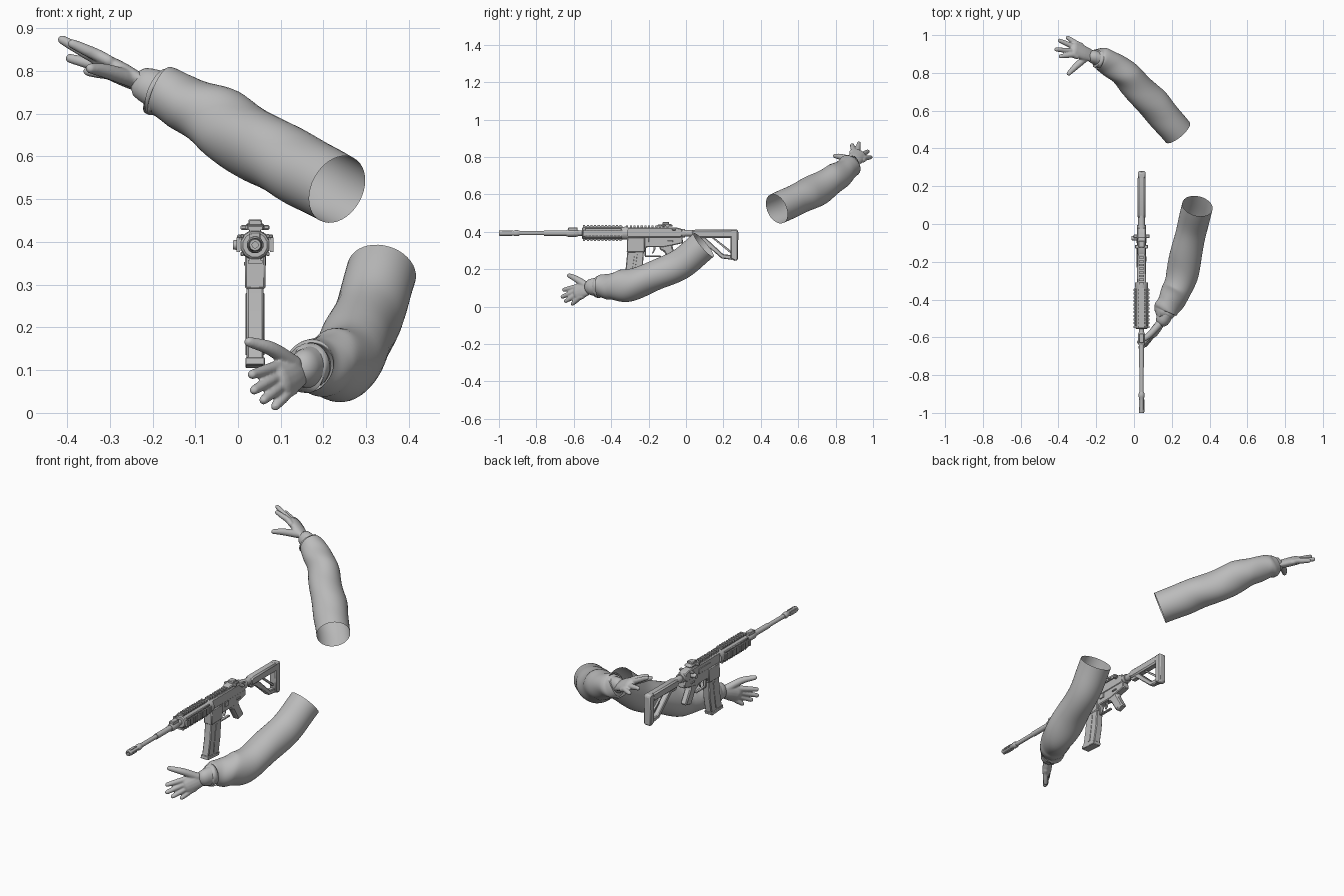
import bpy, bmesh, math
from mathutils import Vector, Matrix

if "Cube" in bpy.data.objects:
    bpy.data.objects.remove(bpy.data.objects["Cube"])

mat = bpy.data.materials.new("plain_grey")
mat.use_nodes = True
GREY = (0.5, 0.5, 0.5, 1)
mat.diffuse_color = GREY
mat.node_tree.nodes["Principled BSDF"].inputs["Base Color"].default_value = GREY

GX, GZ = 0.04, 0.393          # centre line of the rifle


def finish(name, bm, angle=35):
    bmesh.ops.recalc_face_normals(bm, faces=bm.faces)
    me = bpy.data.meshes.new(name)
    bm.to_mesh(me)
    bm.free()
    me.shade_smooth()
    me.set_sharp_from_angle(angle=math.radians(angle))
    me.materials.append(mat)
    ob = bpy.data.objects.new(name, me)
    bpy.context.collection.objects.link(ob)
    return ob


def bevel(ob, width):
    mod = ob.modifiers.new("Bevel", "BEVEL")
    mod.width, mod.segments, mod.limit_method = width, 1, "ANGLE"
    return ob


def add_box(bm, x, y, z):
    """Box spanning three (low, high) ranges."""
    c = [(a + b) / 2 for a, b in (x, y, z)]
    s = [b - a for a, b in (x, y, z)]
    m = Matrix.Translation(c) @ Matrix.Diagonal((*s, 1))
    bmesh.ops.create_cube(bm, size=1, matrix=m)


def prism(name, outline, half, soft=0.004, x=GX):
    """Side outline (y, z) given thickness across x."""
    bm = bmesh.new()
    face = bm.faces.new([bm.verts.new((x - half, y, z)) for y, z in outline])
    new = bmesh.ops.extrude_face_region(bm, geom=[face])["geom"]
    bmesh.ops.translate(bm, vec=(2 * half, 0, 0),
                        verts=[v for v in new if isinstance(v, bmesh.types.BMVert)])
    return bevel(finish(name, bm), soft)


def block(name, y, z, half, soft=0.003, x=GX):
    return prism(name, [(y[0], z[0]), (y[1], z[0]), (y[1], z[1]), (y[0], z[1])], half, soft, x)


def turned(name, steps, sides=20, z=GZ):
    """Lathe along y from (y, radius) steps, closed at both ends."""
    bm = bmesh.new()
    rings = [[bm.verts.new((GX + r * math.cos(a), y, z + r * math.sin(a)))
              for a in (math.tau * (k + 0.5) / sides for k in range(sides))] for y, r in steps]
    skin(bm, rings, True)
    return finish(name, bm)


def skin(bm, rings, caps):
    n = len(rings[0])
    for p, q in zip(rings, rings[1:]):
        for k in range(n):
            bm.faces.new((p[k], p[(k + 1) % n], q[(k + 1) % n], q[k]))
    if caps:
        bm.faces.new(rings[0])
        bm.faces.new(rings[-1])


def spline(keys, count):
    """Catmull-Rom samples through (x, y, z, radius) keys."""
    k = [Vector(p) for p in keys]
    k = [2 * k[0] - k[1]] + k + [2 * k[-1] - k[-2]]
    out = []
    for i in range(count + 1):
        u = i / count * (len(k) - 3)
        j = min(int(u), len(k) - 4)
        t = u - j
        a, b, c, d = k[j:j + 4]
        out.append(0.5 * (2 * b + (c - a) * t + (2 * a - 5 * b + 4 * c - d) * t ** 2
                          + (3 * b - a - 3 * c + d) * t ** 3))
    return out


def add_tube(bm, keys, count=12, sides=16, wide=(0.3, 0.2, 1), flat=1.0, closed=True, fold=None):
    """Tube along keys; flat narrows it across the wide axis, fold ripples it."""
    pts = spline(keys, count)
    if closed:                                   # rounded ends
        ends = []
        for p, q in ((pts[0], pts[1]), (pts[-1], pts[-2])):
            d = (p.xyz - q.xyz).normalized()
            ends.append([Vector((*(p.xyz + d * p.w * flat * math.sin(a)), p.w * math.cos(a)))
                         for a in (0.5, 1.0, 1.4)])
        pts = ends[0][::-1] + pts + ends[1]
    rings = []
    for i, p in enumerate(pts):
        t = (pts[min(i + 1, len(pts) - 1)].xyz - pts[max(i - 1, 0)].xyz).normalized()
        u = Vector(wide)
        u = (u - t * u.dot(t)).normalized()
        v = t.cross(u)
        ring = []
        for k in range(sides):
            a = math.tau * k / sides
            r = p.w * (1 + (fold(i / (len(pts) - 1), a) if fold else 0))
            ring.append(bm.verts.new(p.xyz + r * (u * math.cos(a) + v * flat * math.sin(a))))
        rings.append(ring)
    skin(bm, rings, closed)


def crumple(s, a):
    """Slanted cloth folds that fade out at both ends of the sleeve."""
    fade = min(1, s * 2.2) * min(1, (1 - s) * 8)
    wave = math.sin(26 * s + 2.2 * math.sin(a + 1)) + 0.7 * math.sin(15 * s - 2 * a + 1)
    return fade * (0.05 * wave - 0.02 * abs(math.sin(20 * s + a)))


def sleeve(name, keys):
    bm = bmesh.new()
    add_tube(bm, keys, 60, 40, closed=False, fold=crumple)
    finish(name, bm, 60)


def hand(name, wrist, knuckle, step, tips, thumb):
    """Palm, four fingers and thumb fused into one skin."""
    bm = bmesh.new()
    w, k, s = Vector(wrist), Vector(knuckle), Vector(step)
    back = w - (k - w) * 0.45
    add_tube(bm, [(*back, 0.036), (*w, 0.034), (*w.lerp(k, 0.5), 0.042), (*k, 0.042)],
             wide=s, flat=0.55)
    for i, tip in enumerate(tips):
        base = k + s * (i - 1.5)
        t = Vector(tip)
        start = base + (w - k) * 0.25
        tip_in = t + (base - t).normalized() * 0.01
        add_tube(bm, [(*start, 0.0135), (*base, 0.0145), (*base.lerp(tip_in, 0.5), 0.0135),
                      (*tip_in, 0.011)])
    add_tube(bm, [(*p, r) for p, r in zip(thumb, (0.02, 0.017, 0.012))])
    ob = finish(name, bm)
    rm = ob.modifiers.new("Fuse", "REMESH")
    rm.mode, rm.voxel_size, rm.use_smooth_shade = "VOXEL", 0.004, True
    sm = ob.modifiers.new("Soften", "SMOOTH")
    sm.factor, sm.iterations = 0.5, 4


def cuff(name, a, b, r):
    """Glove band around the wrist."""
    bm = bmesh.new()
    add_tube(bm, [(*a, r), (*Vector(a).lerp(Vector(b), 0.5), r * 1.06), (*b, r * 0.95)],
             8, 28, flat=0.85)
    finish(name, bm, 50)


# Lower arm
sleeve("left_sleeve", [(.336, .095, .33, .082), (.305, -.03, .228, .082), (.272, -.18, .16, .083),
                       (.24, -.32, .112, .085), (.2, -.4, .11, .072), (.172, -.45, .108, .064),
                       (.165, -.465, .108, .058), (.175, -.45, .108, .048)])
cuff("left_glove_cuff", (.18, -.44, .108), (.154, -.505, .105), .047)
hand("left_hand", (.15, -.51, .103), (.1, -.58, .077), (.011, .006, -.019),
     [(.027, -.66, .088), (.032, -.668, .05), (.055, -.65, .026), (.082, -.612, .01)],
     [(.13, -.535, .115), (.078, -.59, .15), (.026, -.625, .166)])

# Upper arm
sleeve("right_sleeve", [(.232, .485, .523, .083), (.155, .575, .565, .085), (.08, .66, .605, .086),
                        (-.02, .765, .665, .081), (-.1, .835, .715, .07), (-.17, .87, .747, .063),
                        (-.185, .876, .754, .056), (-.165, .868, .745, .046)])
cuff("right_glove_cuff", (-.16, .866, .744), (-.215, .885, .768), .043)
hand("right_hand", (-.22, .888, .768), (-.315, .925, .815), (.008, .02, -.014),
     [(-.397, .887, .868), (-.42, .925, .878), (-.402, .975, .832), (-.36, .992, .8)],
     [(-.25, .885, .782), (-.31, .832, .8), (-.345, .797, .806)])

# Barrel and muzzle
turned("barrel", [(-.9, .011), (-.76, .011), (-.76, .014), (-.5, .014)])
turned("flash_hider", [(-.89, .013), (-.9, .016), (-.915, .016), (-.92, .013), (-.995, .015),
                       (-1, .013), (-1, .007), (-.96, .007)])
bm = bmesh.new()
for i in range(5):
    a = math.tau * i / 5
    x, z = GX + .013 * math.cos(a), GZ + .013 * math.sin(a)
    add_box(bm, (x - .003, x + .003), (-.985, -.93), (z - .003, z + .003))
finish("flash_hider_prongs", bm)
turned("gas_block", [(-.64, .017), (-.63, .02), (-.585, .02), (-.575, .016)], 12)
block("front_sight_base", (-.63, -.58), (.4, .424), .013)

# Railed handguard: core plus four toothed rails
turned("handguard", [(-.555, .029), (-.55, .034), (-.34, .034), (-.325, .036), (-.31, .036)], 12)
bm = bmesh.new()
for side in range(4):
    turn = Matrix.Translation((GX, 0, GZ)) @ Matrix.Rotation(side * math.pi / 2, 4, "Y")
    old = set(bm.verts)
    add_box(bm, (-.013, .013), (-.55, -.34), (.028, .037))
    for i in range(11):
        y = -.55 + i * .0195
        add_box(bm, (-.017, .017), (y, y + .011), (.035, .043))
    bmesh.ops.transform(bm, matrix=turn, verts=[v for v in bm.verts if v not in old])
finish("handguard_rails", bm)
for side, tag in ((-1, "right"), (1, "left")):
    for z in (.372, .414):
        block(f"{tag}_handguard_rib", (-.54, -.345), (z - .005, z + .005), .004, .002, GX + side * .03)

# Receiver
prism("upper_receiver", [(-.32, .37), (-.03, .37), (-.02, .38), (-.02, .415), (-.05, .423),
                         (-.31, .423), (-.325, .41)], .023)
bm = bmesh.new()
for i in range(12):
    y = -.32 + i * .0195
    add_box(bm, (GX - .014, GX + .014), (y, y + .011), (.42, .434))
finish("top_rail", bm)
prism("lower_receiver", [(-.305, .375), (-.02, .375), (-.015, .34), (-.06, .33), (-.12, .318),
                         (-.21, .318), (-.22, .3), (-.31, .3)], .02)
block("ejection_cover", (-.23, -.13), (.378, .402), .003, .001, GX - .023)
block("bolt_catch", (-.2, -.17), (.345, .37), .004, .001, GX + .021)
block("selector", (-.1, -.07), (.345, .353), .026, .001)
block("charging_handle", (-.075, -.055), (.408, .418), .042)
turned("receiver_ring", [(-.03, .024), (-.005, .024)], 16)
bm = bmesh.new()
bmesh.ops.create_cone(bm, cap_ends=True, segments=14, radius1=.014, radius2=.011, depth=.032,
                      matrix=Matrix.Translation((GX - .036, -.075, .393)) @ Matrix.Rotation(-math.pi / 2, 4, "Y"))
finish("forward_assist", bm)

# Rear sight
prism("rear_sight_base", [(-.17, .428), (-.07, .428), (-.075, .44), (-.1, .443), (-.15, .438)], .022)
block("rear_sight_aperture", (-.125, -.09), (.435, .453), .016)
block("rear_sight_knob", (-.13, -.11), (.428, .44), .034)

# Magazine, trigger and grip
prism("magazine_well", [(-.315, .37), (-.22, .37), (-.22, .292), (-.317, .29)], .024)
prism("magazine", [(-.312, .31), (-.224, .31), (-.232, .2), (-.25, .112), (-.34, .12), (-.322, .21)], .02)
prism("magazine_floor", [(-.246, .122), (-.25, .105), (-.346, .112), (-.343, .13)], .023, .002)
for side in (-1, 1):
    prism("magazine_rib", [(-.275, .28), (-.26, .28), (-.282, .135), (-.297, .135)], .002, .001, GX + side * .02)
block("trigger_guard_front", (-.222, -.214), (.27, .32), .008, .002)
block("trigger_guard_bottom", (-.22, -.135), (.265, .273), .008, .002)
prism("trigger", [(-.175, .325), (-.162, .325), (-.165, .3), (-.178, .283), (-.182, .287), (-.173, .303)], .005, .001)
prism("pistol_grip", [(-.145, .33), (-.07, .335), (-.072, .315), (-.03, .242), (-.078, .228),
                      (-.118, .295), (-.14, .305)], .018, .006)

# Stock
turned("buffer_tube", [(-.02, .018), (.2, .018)], 16)
prism("stock_body", [(.03, .375), (.05, .368), (.25, .368), (.25, .412), (.05, .412), (.03, .405)], .021, .007)
prism("butt_pad", [(.238, .255), (.265, .243), (.278, .25), (.28, .405), (.272, .414), (.238, .412)], .02, .006)
prism("stock_strut", [(.06, .372), (.1, .372), (.2, .28), (.25, .275), (.25, .25), (.19, .258)], .014)
prism("stock_inner_web", [(.135, .37), (.15, .37), (.245, .295), (.245, .28)], .006, .002)
prism("stock_lever", [(.03, .372), (.1, .372), (.09, .355), (.045, .352)], .012, .002)
